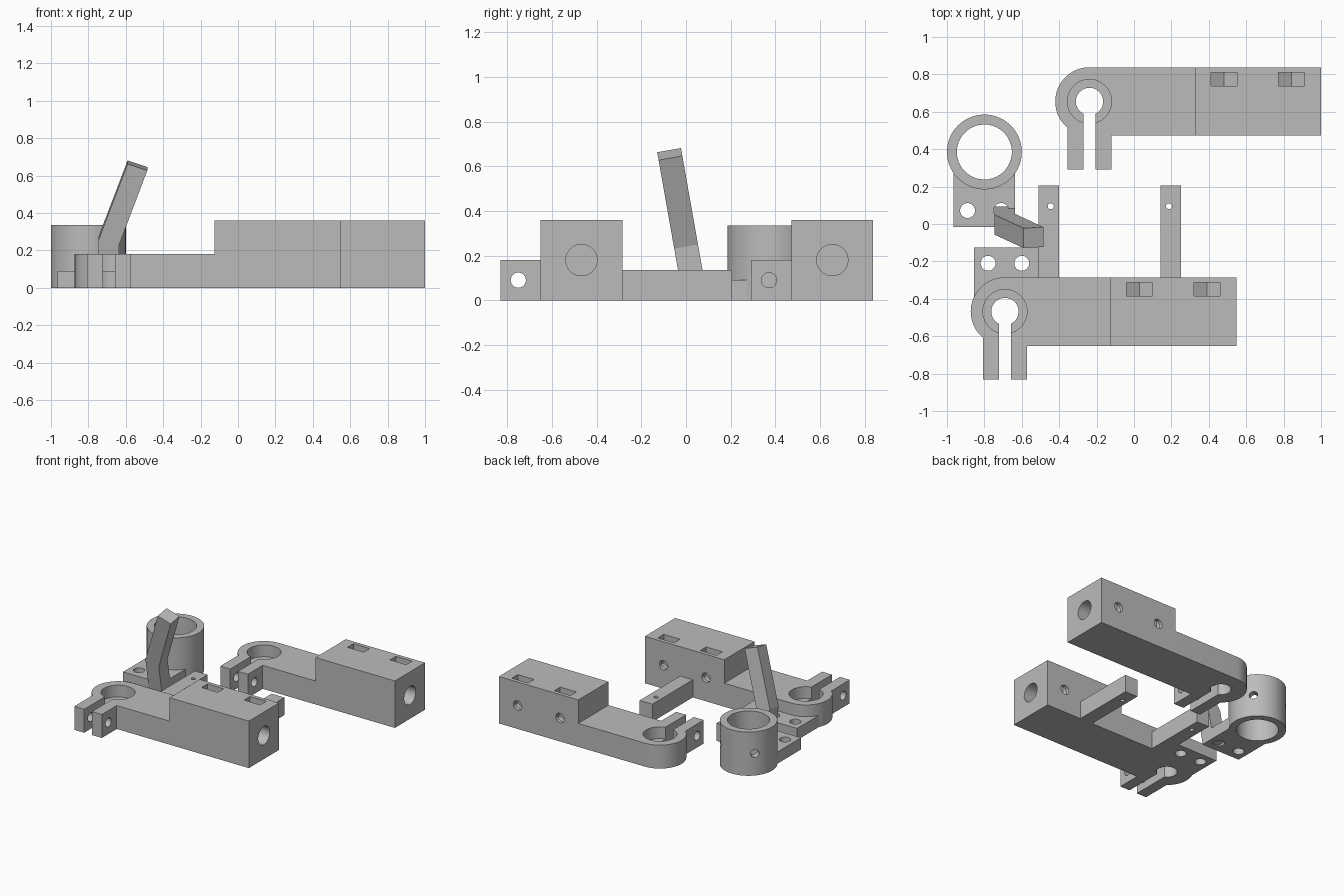
import bpy, bmesh
from math import radians, sin, cos, pi
from mathutils import Vector, Matrix

cube = bpy.data.objects.get("Cube")
if cube:
    bpy.data.objects.remove(cube, do_unlink=True)

grey = bpy.data.materials.new("plain grey")
grey.use_nodes = True
grey.diffuse_color = (0.5, 0.5, 0.5, 1)
grey.node_tree.nodes["Principled BSDF"].inputs["Base Color"].default_value = (0.5, 0.5, 0.5, 1)


def finish(bm, name):
    bmesh.ops.recalc_face_normals(bm, faces=bm.faces)
    mesh = bpy.data.meshes.new(name)
    bm.to_mesh(mesh)
    bm.free()
    mesh.materials.append(grey)
    ob = bpy.data.objects.new(name, mesh)
    bpy.context.collection.objects.link(ob)
    return ob


def prism(name, points, offset):
    """Closed outline extruded along an offset."""
    bm = bmesh.new()
    face = bm.faces.new([bm.verts.new(p) for p in points])
    new = bmesh.ops.extrude_face_region(bm, geom=[face])["geom"]
    verts = [v for v in new if isinstance(v, bmesh.types.BMVert)]
    bmesh.ops.translate(bm, verts=verts, vec=offset)
    return finish(bm, name)


def box(name, x0, x1, y0, y1, z0, z1):
    return prism(name, [(x0, y0, z0), (x1, y0, z0), (x1, y1, z0), (x0, y1, z0)], (0, 0, z1 - z0))


def rod(name, start, end, radius, sides=48):
    """Cylinder between two points."""
    a, b = Vector(start), Vector(end)
    bm = bmesh.new()
    turn = (b - a).to_track_quat('Z', 'Y').to_matrix().to_4x4()
    bmesh.ops.create_cone(bm, cap_ends=True, segments=sides, radius1=radius, radius2=radius,
                          depth=(b - a).length, matrix=Matrix.Translation((a + b) / 2) @ turn)
    return finish(bm, name)


def select(ob):
    bpy.ops.object.select_all(action='DESELECT')
    ob.select_set(True)
    bpy.context.view_layer.objects.active = ob


def combine(ob, others, operation):
    for other in others:
        select(ob)
        mod = ob.modifiers.new("bool", 'BOOLEAN')
        mod.operation, mod.solver, mod.object = operation, 'EXACT', other
        bpy.ops.object.modifier_apply(modifier=mod.name)
        bpy.data.objects.remove(other, do_unlink=True)


def smooth(ob):
    select(ob)
    bpy.ops.object.shade_smooth_by_angle(angle=radians(30))


def clamp_arm(name, cx, cy, extra_parts=(), extra_cuts=()):
    """Arm around a clamp centre: rounded end, split prongs, tall bored block."""
    r, end, step = 0.183, cx + 1.238, cx + 0.565
    arc = [(cx + r * cos(a), cy + r * sin(a), 0)
           for a in (pi / 2 + pi * i / 32 for i in range(33))]
    low = prism(name, arc + [(step + 0.1, cy - r, 0), (step + 0.1, cy + r, 0)], (0, 0, 0.18))
    combine(low, [
        box("block", step, end, cy - r, cy + r, 0, 0.36),
        box("prongs", cx - 0.117, cx + 0.117, cy - 0.363, cy, 0, 0.18),
        *extra_parts], 'UNION')

    cuts = [
        rod("counterbore", (cx, cy, 0.09), (cx, cy, 0.4), 0.118),
        rod("clamp_hole", (cx, cy, -0.1), (cx, cy, 0.3), 0.073),
        box("slit", cx - 0.033, cx + 0.033, cy - 0.5, cy, -0.1, 0.3),
        rod("prong_bolt", (cx - 0.3, cy - 0.283, 0.09), (cx + 0.3, cy - 0.283, 0.09), 0.034, 32),
        rod("bore", (end - 0.62, cy, 0.18), (end + 0.1, cy, 0.18), 0.07)]
    for sx in (cx + 0.72, cx + 1.08):
        # pocket with a pointed floor for a captive nut, and its set screw hole
        pocket = [(-0.069, 0.5), (-0.069, 0.14), (0, 0.1), (0.069, 0.14), (0.069, 0.5)]
        cuts.append(prism("nut_pocket", [(sx + x, cy + 0.082, z) for x, z in pocket], (0, 0.072, 0)))
        cuts.append(rod("set_screw", (sx, cy, 0.18), (sx, cy + 0.3, 0.18), 0.036, 32))
    combine(low, cuts + list(extra_cuts), 'DIFFERENCE')
    smooth(low)
    return low


# Rear arm
clamp_arm("rear_clamp_arm", -0.238, 0.655)

# Front arm with two mounting bars and a drilled plate
parts = [box("mount_plate", -0.855, -0.45, -0.47, -0.125, 0, 0.09)]
cuts = []
for x0 in (-0.51, 0.142):
    parts.append(box("mount_bar", x0, x0 + 0.108, -0.4, 0.205, 0, 0.135))
for x in (-0.445, 0.187):
    cuts.append(rod("bar_hole", (x, 0.095, -0.1), (x, 0.095, 0.3), 0.016, 24))
for x in (-0.78, -0.6):
    cuts.append(rod("plate_hole", (x, -0.21, -0.1), (x, -0.21, 0.3), 0.04, 32))
clamp_arm("front_clamp_arm", -0.69, -0.468, parts, cuts)

# Ring holder with a drilled foot
rx, ry = -0.8, 0.385
ring = rod("ring_holder", (rx, ry, 0), (rx, ry, 0.335), 0.2, 64)
combine(ring, [box("foot", rx - 0.165, rx + 0.165, -0.015, ry, 0, 0.09)], 'UNION')
ring_cuts = [rod("ring_hole", (rx, ry, -0.1), (rx, ry, 0.5), 0.147, 64)]
for side in (-1, 1):
    hx = rx + side * 0.09
    ring_cuts.append(rod("foot_hole", (hx, 0.072, -0.1), (hx, 0.072, 0.3), 0.04, 32))
    a = pi / 2 + side * radians(48)
    ring_cuts.append(rod("ring_screw", (rx, ry, 0.168),
                         (rx + 0.4 * cos(a), ry + 0.4 * sin(a), 0.168), 0.03, 24))
combine(ring, ring_cuts, 'DIFFERENCE')
smooth(ring)

# Bent lever leaning forward
outline = [(-0.745, 0), (-0.635, 0), (-0.635, 0.235), (-0.485, 0.637), (-0.59, 0.673), (-0.745, 0.262)]
lever = prism("bent_lever", [(x, 0, z) for x, z in outline], (0, 0.108, 0))
lever.data.transform(Matrix.Translation((0, -0.012, 0)) @ Matrix.Rotation(radians(10), 4, 'X'))
